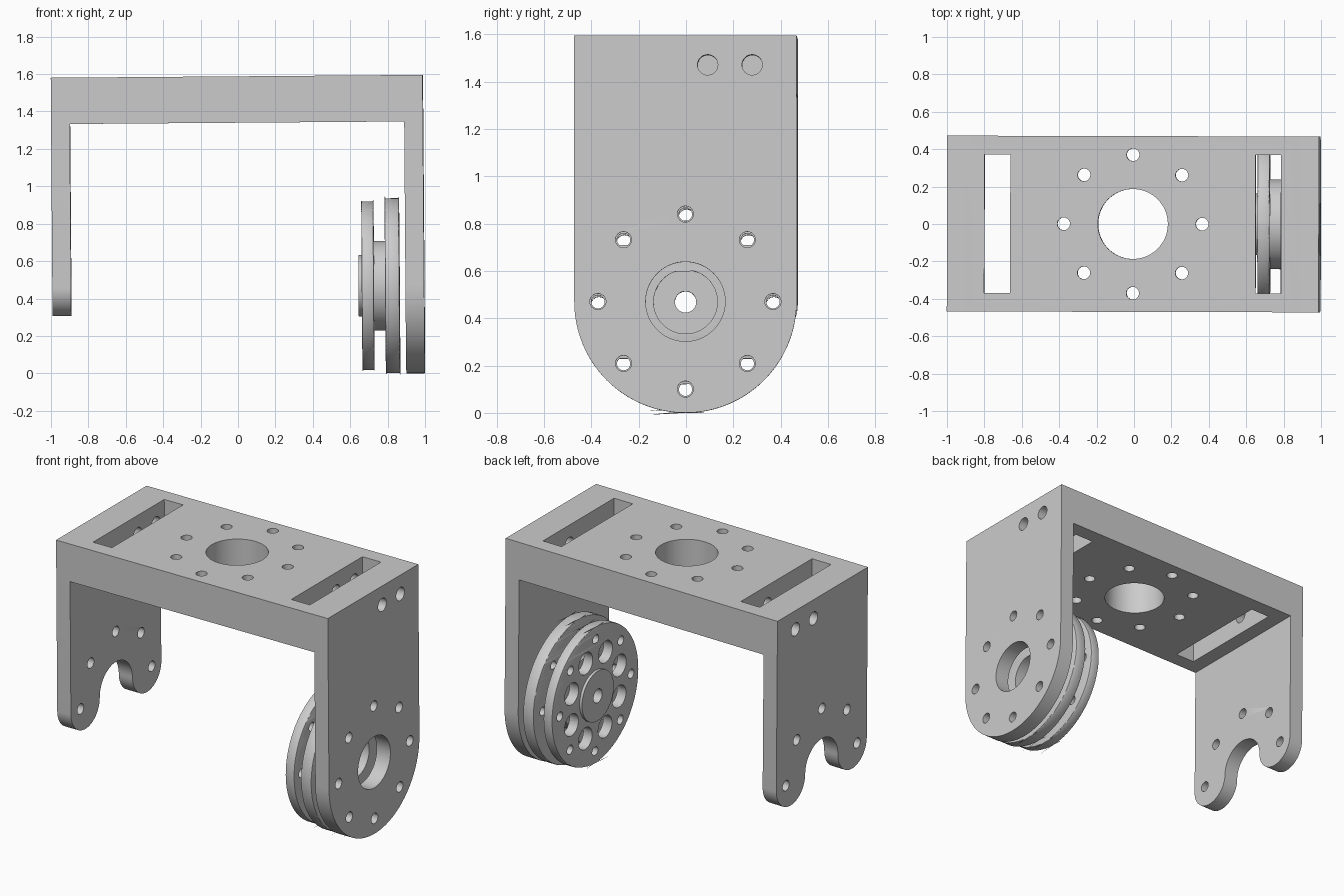
import bpy, bmesh
from math import pi, cos, sin
from mathutils import Matrix

if "Cube" in bpy.data.objects:
    bpy.data.objects.remove(bpy.data.objects["Cube"], do_unlink=True)

grey = bpy.data.materials.new("plain grey")
grey.use_nodes = True
colour = (0.6, 0.6, 0.6, 1)
grey.diffuse_color = colour
grey.node_tree.nodes["Principled BSDF"].inputs["Base Color"].default_value = colour

HALF, THICK, WIDE = 0.994, 0.1, 0.47     # bracket half length, arm thickness, half depth
TOP, UNDER, AXIS = 1.588, 1.34, 0.463    # bridge top, bridge underside, wheel axis height
RING = 0.37                              # bolt circle radius


def arc(u, v, r, start, end, steps=32):
    angles = [start + (end - start) * i / steps for i in range(steps + 1)]
    return [(u + r * cos(a), v + r * sin(a)) for a in angles]


def circle(u, v, r, steps=32):
    return arc(u, v, r, 0, 2 * pi, steps)[:-1]


def rect(u0, u1, v0, v1):
    return [(u0, v0), (u1, v0), (u1, v1), (u0, v1)]


def bolts(v, r, radius=RING, count=8, turn=0):
    angles = [turn + i * pi / 4 for i in range(count)]
    return [circle(radius * cos(a), v + radius * sin(a), r, 24) for a in angles]


def plate(name, loops, low, high, along_x=True, rim=None):
    """Extrude an outline with holes between low and high, along x or z."""
    curve = bpy.data.curves.new(name, 'CURVE')
    curve.dimensions, curve.fill_mode = '2D', 'BOTH'
    curve.extrude = (high - low) / 2
    for loop in loops:
        spline = curve.splines.new('POLY')
        spline.points.add(len(loop) - 1)
        for point, (u, v) in zip(spline.points, loop):
            point.co = (u, v, 0, 1)
        spline.use_cyclic_u = True
    temp = bpy.data.objects.new(name, curve)
    bpy.context.collection.objects.link(temp)
    bpy.context.view_layer.update()
    mesh = bpy.data.meshes.new_from_object(temp.evaluated_get(
        bpy.context.evaluated_depsgraph_get()))
    bpy.data.objects.remove(temp)
    bm = bmesh.new()
    bm.from_mesh(mesh)
    bmesh.ops.remove_doubles(bm, verts=bm.verts, dist=1e-5)
    if rim:
        edges = [e for e in bm.edges if abs(e.verts[0].co.z - e.verts[1].co.z) < 1e-4
                 and all(v.co.xy.length > rim - 0.002 for v in e.verts)]
        bmesh.ops.bevel(bm, geom=edges, offset=0.007, segments=2, profile=0.5,
                        affect='EDGES')
    bm.transform(Matrix.Translation((0, 0, (low + high) / 2)))
    if along_x:
        bm.transform(Matrix(((0, 0, 1, 0), (1, 0, 0, 0), (0, 1, 0, 0), (0, 0, 0, 1))))
    bmesh.ops.recalc_face_normals(bm, faces=bm.faces)
    bm.to_mesh(mesh)
    bm.free()
    mesh.materials.clear()
    mesh.materials.append(grey)
    obj = bpy.data.objects.new(name, mesh)
    bpy.context.collection.objects.link(obj)
    return obj


def combine(obj, others, operation):
    bpy.context.view_layer.objects.active = obj
    for other in others:
        mod = obj.modifiers.new("combine", 'BOOLEAN')
        mod.object, mod.operation, mod.solver = other, operation, 'EXACT'
        bpy.ops.object.modifier_apply(modifier=mod.name)
        bpy.data.objects.remove(other)


# Bridge with two slots, a large hole and a ring of bolt holes
bridge = plate("bracket", [rect(-HALF + THICK, HALF - THICK, -WIDE, WIDE),
                           rect(-0.794, -0.656, -RING, RING),
                           rect(0.656, 0.792, -RING, RING),
                           circle(0, 0, 0.187, 64)] + bolts(0, 0.034),
               UNDER, TOP, along_x=False)

# Left arm with a full round end
corners = [(WIDE, TOP), (-WIDE, TOP)]
left_arm = plate("left_arm", [corners + arc(0, AXIS, WIDE, pi, 2 * pi, 64),
                              circle(0, AXIS, 0.168, 64)] + bolts(AXIS, 0.034),
                 HALF - THICK, HALF)

# Right arm cut short as a fork with two round prongs
mid, prong = (WIDE + 0.17) / 2, (WIDE - 0.17) / 2
fork = (corners + arc(-mid, AXIS, prong, pi, 2 * pi)
        + arc(0, AXIS, 0.17, pi, 0)[1:-1] + arc(mid, AXIS, prong, pi, 2 * pi))
right_arm = plate("right_arm", [fork] + bolts(AXIS, 0.034, count=5),
                  -HALF, -HALF + THICK)
combine(bridge, [left_arm, right_arm], 'UNION')

# Blind screw holes through both ends, crossing the slots
drills = [plate("drill", [circle(y, 1.464, 0.043)], *span)
          for y in (-0.282, -0.094, 0.094, 0.282)
          for span in ((0.55, 1.1), (-1.1, -0.55))]
combine(bridge, drills, 'DIFFERENCE')


# Wheel of two flanges and two hubs, built round the origin then raised to the axis
def disc(name, r, low, high, bore, holes=(), rim=None):
    return plate(name, [circle(0, 0, r, 96), circle(0, 0, bore, 48), *holes],
                 low, high, rim=rim)


wheel = disc("wheel", 0.467, 0.785, 0.862, 0.135, bolts(0, 0.028), 0.467)
parts = [disc("middle_hub", 0.24, 0.725, 0.785, 0.045),
         disc("inner_flange", 0.45, 0.66, 0.725, 0.045,
              bolts(0, 0.03) + bolts(0, 0.072, 0.268, 8, pi / 8), 0.45),
         disc("end_hub", 0.165, 0.642, 0.66, 0.045)]
combine(wheel, parts, 'UNION')
wheel.data.transform(Matrix.Translation((0, 0, AXIS)))

# The whole assembly leans very slightly
lean = (Matrix.Translation((0.006, 0, 0)) @ Matrix.Rotation(-0.0025, 4, 'Z')
        @ Matrix.Rotation(-0.0076, 4, 'Y'))
for obj in (bridge, wheel):
    obj.data.transform(lean)
    bpy.ops.object.select_all(action='DESELECT')
    obj.select_set(True)
    bpy.context.view_layer.objects.active = obj
    bpy.ops.object.shade_smooth_by_angle(angle=0.6)
